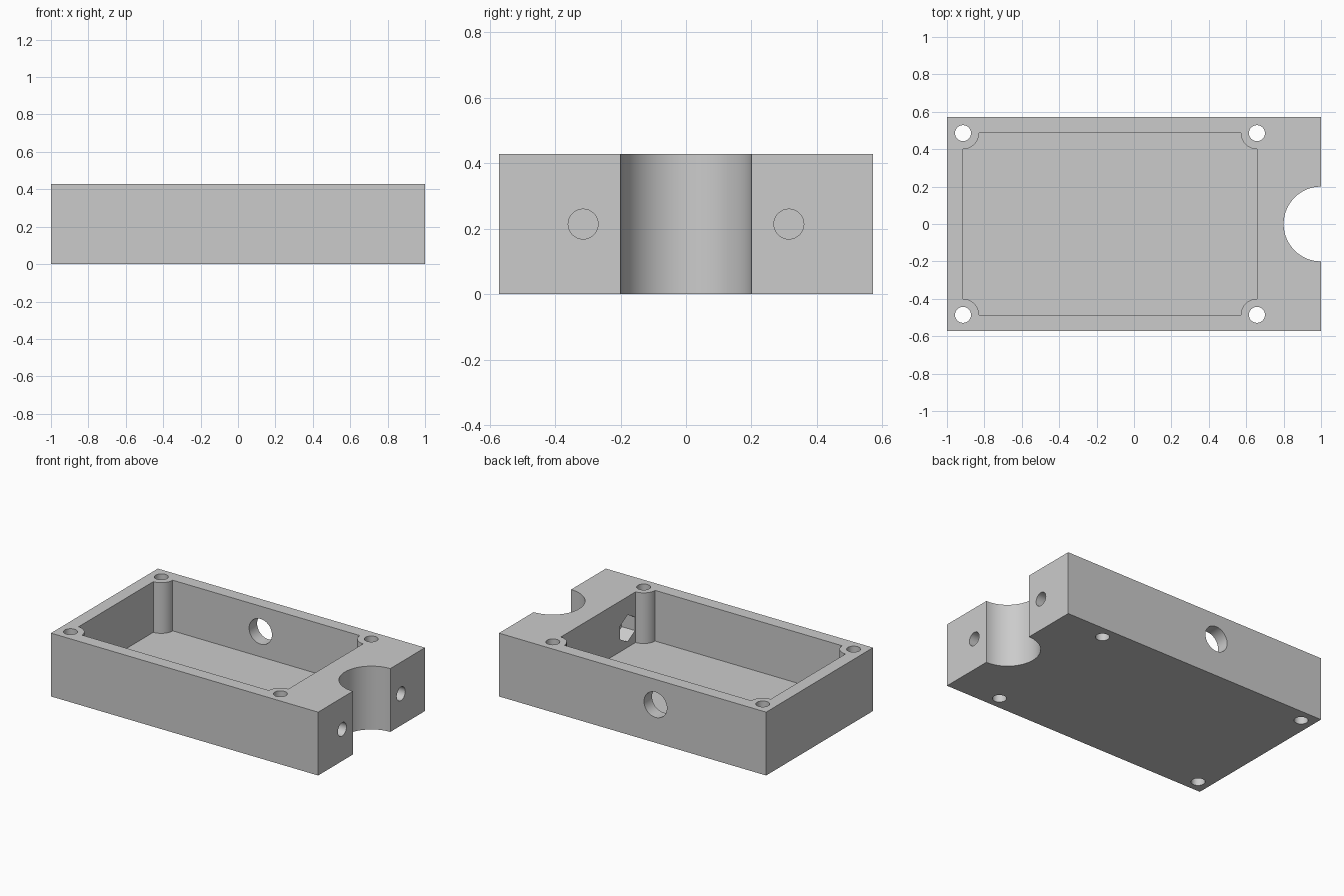
import bpy, bmesh
from math import pi, cos, sin, radians
from mathutils import Vector

default = bpy.data.objects.get("Cube")
if default:
    bpy.data.objects.remove(default, do_unlink=True)

U = 1 / 35                      # one design unit
LENGTH, WIDTH, HEIGHT = 70 * U, 40 * U, 15 * U
WALL = 3 * U
X0, X1 = -1 + WALL, 1 - 12 * U  # pocket ends
Y1 = WIDTH / 2 - WALL           # pocket half width

grey = bpy.data.materials.new("plain_grey")
grey.use_nodes = True
grey.diffuse_color = (0.6, 0.6, 0.6, 1)
grey.node_tree.nodes["Principled BSDF"].inputs["Base Color"].default_value = (0.6, 0.6, 0.6, 1)


def arc(cx, cy, r, start, end, steps):
    """Points along an arc, both ends included."""
    angles = [start + (end - start) * i / steps for i in range(steps + 1)]
    return [(cx + r * cos(a), cy + r * sin(a)) for a in angles]


def circle(cx, cy, r, sides, start=0):
    return arc(cx, cy, r, start, start + 2 * pi, sides)[:-1]


def prism(name, outline, low, high, axis="z"):
    """Extrude a closed outline between two levels along an axis."""
    place = {"z": lambda a, b, c: (a, b, c),
             "x": lambda a, b, c: (c, a, b),
             "y": lambda a, b, c: (a, c, b)}[axis]
    bm = bmesh.new()
    face = bm.faces.new([bm.verts.new(place(a, b, low)) for a, b in outline])
    new = bmesh.ops.extrude_face_region(bm, geom=[face])["geom"]
    shift = Vector(place(0, 0, high - low))
    bmesh.ops.translate(bm, vec=shift, verts=[v for v in new if isinstance(v, bmesh.types.BMVert)])
    bmesh.ops.recalc_face_normals(bm, faces=bm.faces)
    mesh = bpy.data.meshes.new(name)
    bm.to_mesh(mesh)
    bm.free()
    mesh.materials.append(grey)
    obj = bpy.data.objects.new(name, mesh)
    bpy.context.collection.objects.link(obj)
    return obj


# Solid block
half = WIDTH / 2
body = prism("enclosure_body", [(-1, -half), (1, -half), (1, half), (-1, half)], 0, HEIGHT)

# Open pocket, with a round screw post left standing in each corner
corners = [(X0, -Y1, pi / 2), (X1, -Y1, pi), (X1, Y1, 1.5 * pi), (X0, Y1, 2 * pi)]
pocket = []
for x, y, start in corners:
    pocket += arc(x, y, WALL, start, start - pi / 2, 16)
cutters = [prism("pocket_cutter", pocket, WALL, HEIGHT + 0.1)]

# Screw holes right through the corner posts
for x, y, _ in corners:
    cutters.append(prism("post_hole_cutter", circle(x, y, 1.5 * U, 32), -0.1, HEIGHT + 0.1))

# Half-round notch in the end
cutters.append(prism("notch_cutter", circle(1, 0, 7 * U, 96), -0.1, HEIGHT + 0.1))

# Bolt holes beside the notch, with hexagonal nut recesses inside the pocket
for side in (-1, 1):
    y, z = side * 11 * U, HEIGHT / 2
    cutters.append(prism("bolt_hole_cutter", circle(y, z, 1.6 * U, 32), X1 - 0.03, 1.1, "x"))
    cutters.append(prism("nut_recess_cutter", circle(y, z, 3.2 * U, 6, pi / 2), X1 - 0.05, X1 + 0.1, "x"))

# Cable hole in the back wall
cutters.append(prism("cable_hole_cutter", circle(-6 * U, 9 * U, 3 * U, 48), Y1 - 0.05, half + 0.1, "y"))

# Cut everything out of the block
bpy.context.view_layer.objects.active = body
for cutter in cutters:
    cutter.hide_render = True
    mod = body.modifiers.new("cut", "BOOLEAN")
    mod.operation = "DIFFERENCE"
    mod.solver = "EXACT"
    mod.object = cutter
    bpy.ops.object.modifier_apply(modifier=mod.name)
    bpy.data.objects.remove(cutter, do_unlink=True)

# Smooth curved walls, crisp edges
for obj in bpy.context.selected_objects:
    obj.select_set(False)
body.select_set(True)
bpy.ops.object.shade_smooth_by_angle(angle=radians(30))
